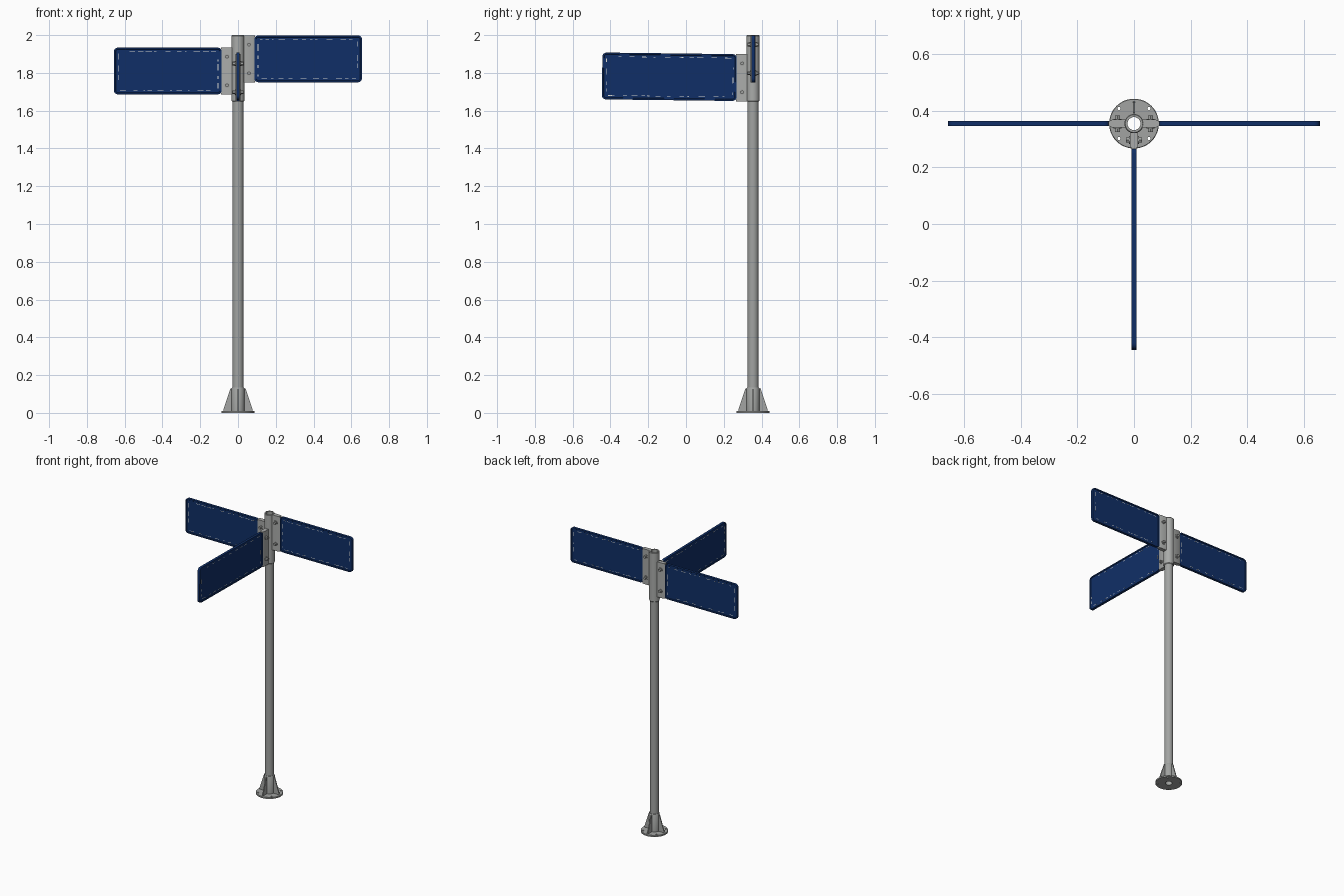
import bpy, bmesh, math, random
from mathutils import Matrix, Vector

if "Cube" in bpy.data.objects:
    bpy.data.objects.remove(bpy.data.objects["Cube"])

random.seed(4)
PY = 0.355  # the post stands behind the model centre


def material(name, rgb):
    m = bpy.data.materials.new(name)
    m.diffuse_color = (*rgb, 1)
    m.use_nodes = True
    m.node_tree.nodes["Principled BSDF"].inputs["Base Color"].default_value = m.diffuse_color
    return m


STEEL = material("galvanised_grey", (0.36, 0.37, 0.36))
LIGHT = material("bracket_grey", (0.40, 0.41, 0.40))
BLUE = material("sign_blue", (0.005, 0.028, 0.135))
WHITE = material("border_white", (0.75, 0.75, 0.70))


def finish(name, bm, mat, matrix=Matrix.Translation((0, PY, 0)), smooth=True):
    bmesh.ops.recalc_face_normals(bm, faces=bm.faces)
    bm.transform(matrix)
    me = bpy.data.meshes.new(name)
    bm.to_mesh(me)
    bm.free()
    me.materials.append(mat)
    ob = bpy.data.objects.new(name, me)
    bpy.context.collection.objects.link(ob)
    if smooth:
        bpy.ops.object.select_all(action='DESELECT')
        ob.select_set(True)
        bpy.context.view_layer.objects.active = ob
        bpy.ops.object.shade_smooth_by_angle(angle=math.radians(35))
    return ob


def ring(name, profile, mat, n=32):
    """Closed (radius, height) profile turned around the post axis."""
    bm = bmesh.new()
    loops = []
    for i in range(n):
        a = math.tau * i / n
        loops.append([bm.verts.new((r * math.cos(a), r * math.sin(a), z)) for r, z in profile])
    k = len(profile)
    for i in range(n):
        p, q = loops[i], loops[(i + 1) % n]
        for j in range(k):
            bm.faces.new((p[j], q[j], q[(j + 1) % k], p[(j + 1) % k]))
    return finish(name, bm, mat)


def add_box(bm, center, size):
    bmesh.ops.create_cube(bm, size=1, matrix=Matrix.Translation(center) @ Matrix.Diagonal((*size, 1)))


def plate(points, thick):
    """Outline in the x-z plane, thickened evenly in y."""
    bm = bmesh.new()
    f = bm.faces.new([bm.verts.new((x, -thick / 2, z)) for x, z in points])
    out = bmesh.ops.extrude_face_region(bm, geom=[f])
    for v in out['geom']:
        if isinstance(v, bmesh.types.BMVert):
            v.co.y += thick
    bmesh.ops.recalc_face_normals(bm, faces=bm.faces)
    return bm


def rounded(x0, x1, z0, z1, r):
    pts = []
    for cx, cz, start in ((x1 - r, z1 - r, 0), (x0 + r, z1 - r, 90), (x0 + r, z0 + r, 180), (x1 - r, z0 + r, 270)):
        for s in range(6):
            a = math.radians(start + s * 18)
            pts.append((cx + r * math.cos(a), cz + r * math.sin(a)))
    return pts


# Hollow post, top sleeve and foot collar
ring("post", [(0.023, 0), (0.029, 0), (0.029, 1.998), (0.023, 1.998)], STEEL)
ring("top_sleeve", [(0.028, 1.65), (0.031, 1.648), (0.034, 1.652), (0.034, 1.996), (0.031, 2.0), (0.028, 2.0)], LIGHT)
ring("foot_collar", [(0.028, 0.005), (0.034, 0.005), (0.034, 0.13), (0.031, 0.135), (0.028, 0.135)], STEEL)

# Round base flange with four bolt holes
flange = ring("base_flange", [(0.026, 0), (0.088, 0), (0.088, 0.009), (0.086, 0.011), (0.026, 0.011)], STEEL, 48)
bm = bmesh.new()
for i in range(4):
    a = math.radians(45 + 90 * i)
    bmesh.ops.create_cone(bm, cap_ends=True, segments=12, radius1=0.006, radius2=0.006, depth=0.1,
                          matrix=Matrix.Translation((0.075 * math.cos(a), 0.075 * math.sin(a), 0)))
cutter = finish("hole_cutter", bm, STEEL, smooth=False)
cutter.hide_render = True
mod = flange.modifiers.new("holes", 'BOOLEAN')
mod.object = cutter
mod.solver = 'EXACT'
bpy.context.view_layer.objects.active = flange
bpy.ops.object.modifier_apply(modifier="holes")
bpy.data.objects.remove(cutter)

# Four gusset ribs
for i in range(4):
    bm = plate([(0.03, 0.008), (0.078, 0.008), (0.076, 0.022), (0.040, 0.13), (0.03, 0.13)], 0.007)
    finish("foot_rib_%d" % (i + 1), bm, STEEL,
           Matrix.Translation((0, PY, 0)) @ Matrix.Rotation(i * math.pi / 2, 4, 'Z'))


def arm(name, angle, z, reach, tilt=0.0):
    """One sign board with its bracket and bolts, built along +x."""
    M = (Matrix.Translation((0, PY, z)) @ Matrix.Rotation(math.radians(angle), 4, 'Z'))
    S = M @ Matrix.Rotation(math.radians(-tilt), 4, 'Y')
    h, x0 = 0.124, 0.086
    # board with raised rim on both faces
    bm = plate(rounded(x0, reach, -h, h, 0.022), 0.018)
    caps = [f for f in bm.faces if len(f.verts) > 4]
    bmesh.ops.inset_individual(bm, faces=caps, thickness=0.008)
    bmesh.ops.inset_individual(bm, faces=caps, thickness=0.002, depth=-0.003)
    finish(name + "_board", bm, BLUE, S)
    # worn white border line, left only in broken strips
    bm = bmesh.new()
    a, b, c = x0 + 0.02, reach - 0.022, h - 0.021
    for side in (-0.006, 0.006):
        for p, q in (((a, c), (b, c)), ((b, c), (b, -c)), ((b, -c), (a, -c)), ((a, -c), (a, c))):
            p, q = Vector(p), Vector(q)
            d, t = (q - p).normalized(), 0.01
            while t < (q - p).length - 0.035:
                n = random.uniform(0.008, 0.035)
                m = p + d * (t + n / 2)
                add_box(bm, (m.x, side, m.y), (abs(d.x) * n + abs(d.y) * 0.003, 0.0012, abs(d.y) * n + abs(d.x) * 0.003))
                t += n + random.uniform(0.01, 0.05)
    finish(name + "_border", bm, WHITE, S, False)
    # bracket: thick web tapering to a tongue that holds the board
    bm = bmesh.new()
    outline = [(0.028, -0.014), (0.078, -0.014), (0.090, -0.008), (0.090, 0.008), (0.078, 0.014), (0.028, 0.014)]
    f = bm.faces.new([bm.verts.new((x, y, -0.125)) for x, y in outline])
    for v in bmesh.ops.extrude_face_region(bm, geom=[f])['geom']:
        if isinstance(v, bmesh.types.BMVert):
            v.co.z += 0.25
    finish(name + "_bracket", bm, LIGHT, M)
    # bolts with washers, heads on both sides
    bm = bmesh.new()
    for bz in (-0.076, 0.076):
        for r, depth, seg in ((0.014, 0.034, 20), (0.010, 0.058, 6)):
            bmesh.ops.create_cone(bm, cap_ends=True, segments=seg, radius1=r, radius2=r, depth=depth,
                                  matrix=Matrix.Translation((0.058, 0, bz)) @ Matrix.Rotation(math.pi / 2, 4, 'X'))
    finish(name + "_bolts", bm, STEEL, M)


arm("right_sign", 0, 1.874, 0.657)
arm("left_sign", 180, 1.810, 0.657)
arm("front_sign", -90, 1.774, 0.799, 0.7)
